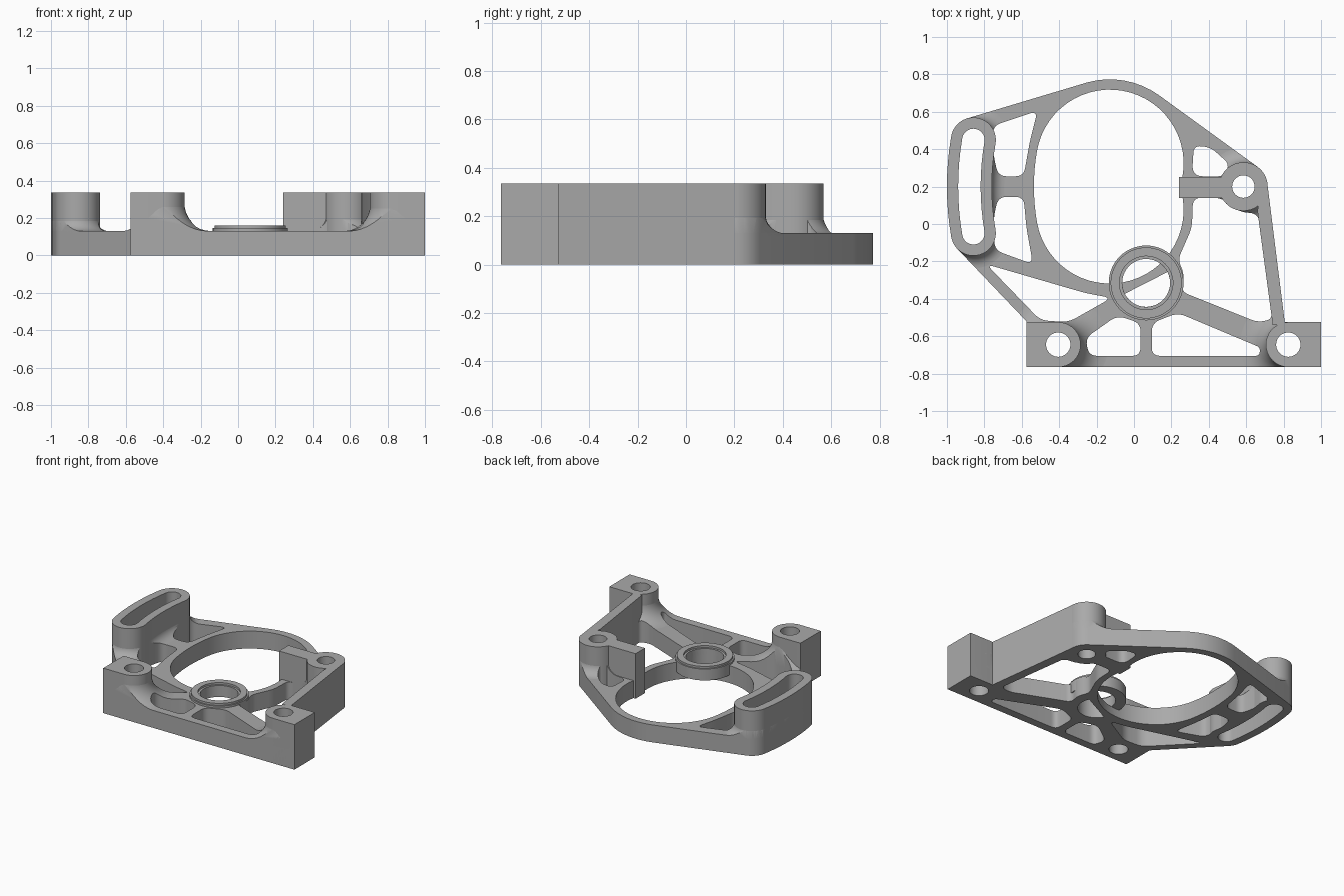
import bpy, bmesh
from math import sin, cos, pi, radians, atan2, hypot
from mathutils import Vector, geometry

if "Cube" in bpy.data.objects:
    bpy.data.objects.remove(bpy.data.objects["Cube"])

metal = bpy.data.materials.new("grey metal")
metal.use_nodes = True
GREY = (0.4, 0.4, 0.4, 1)
metal.diffuse_color = GREY
metal.node_tree.nodes["Principled BSDF"].inputs["Base Color"].default_value = GREY

PLATE, TOP = 0.13, 0.335
PIVOT = (0.585, 0.2)
HUB = (0.065, -0.315)
SWING = radians(9.8)
BOLTS = {"left": (-0.405, -0.645), "right": (0.825, -0.645)}


# 2D shapes
def circle(c, r, n=40):
    return [(c[0] + r * cos(2 * pi * i / n), c[1] + r * sin(2 * pi * i / n)) for i in range(n)]


def swept(dist, r, n=28):
    """Slot swung about the pivot at a distance, with round ends of radius r."""
    def polar(rad, a):
        return (PIVOT[0] - rad * cos(a), PIVOT[1] + rad * sin(a))
    pts = [polar(dist + r, -SWING + 2 * SWING * i / 8) for i in range(8)]
    for side in (1, -1):
        c = polar(dist, side * SWING)
        start = pi - side * SWING if side > 0 else SWING
        for i in range(n):
            a = start - pi * i / n
            pts.append((c[0] + r * cos(a), c[1] + r * sin(a)))
        if side > 0:
            pts += [polar(dist - r, SWING - 2 * SWING * i / 8) for i in range(8)]
    return pts


def rounded(corners, r, n=6):
    """Polygon with every corner rounded."""
    out = []
    for i, c in enumerate(corners):
        c = Vector(c)
        a, b = Vector(corners[i - 1]) - c, Vector(corners[(i + 1) % len(corners)]) - c
        d = min(r, 0.45 * a.length, 0.45 * b.length)
        p, q = c + a.normalized() * d, c + b.normalized() * d
        for k in range(n + 1):
            t = k / n
            out.append(tuple(p * (1 - t) ** 2 + c * 2 * t * (1 - t) + q * t * t))
    return out


def hull(pts):
    return [pts[i] for i in geometry.convex_hull_2d([Vector(p) for p in pts])]


# Solids
def make(name, bm):
    bmesh.ops.recalc_face_normals(bm, faces=bm.faces)
    me = bpy.data.meshes.new(name)
    bm.to_mesh(me)
    bm.free()
    me.materials.append(metal)
    ob = bpy.data.objects.new(name, me)
    bpy.context.collection.objects.link(ob)
    return ob


def prism(name, loops, z0, z1):
    """Extrude an outline with holes."""
    bm = bmesh.new()
    for loop in loops:
        vs = [bm.verts.new((x, y, z0)) for x, y in loop]
        for i in range(len(vs)):
            bm.edges.new((vs[i - 1], vs[i]))
    bmesh.ops.triangle_fill(bm, edges=bm.edges[:], use_beauty=True, normal=(0, 0, 1))
    ext = bmesh.ops.extrude_face_region(bm, geom=bm.faces[:])["geom"]
    bmesh.ops.translate(bm, vec=(0, 0, z1 - z0), verts=[g for g in ext if isinstance(g, bmesh.types.BMVert)])
    return make(name, bm)


def flare(name, shape, r, f):
    """Solid with a concave fillet foot of radius f around a shape."""
    rings = [(r + f, PLATE - 0.02)]
    for i in range(9):
        t = pi / 2 * i / 8
        rings.append((r + f * (1 - sin(t)), PLATE + f * (1 - cos(t))))
    rings.append((r, TOP - 0.004))
    bm = bmesh.new()
    vs = [[bm.verts.new((x, y, z)) for x, y in shape(rad)] for rad, z in rings]
    n = len(vs[0])
    for a, b in zip(vs, vs[1:]):
        for i in range(n):
            bm.faces.new((a[i - 1], a[i], b[i], b[i - 1]))
    bm.faces.new(vs[0])
    bm.faces.new(vs[-1])
    return make(name, bm)


def boolean(ob, other, op):
    mod = ob.modifiers.new("bool", "BOOLEAN")
    mod.operation, mod.object, mod.solver = op, other, "EXACT"
    bpy.context.view_layer.objects.active = ob
    bpy.ops.object.modifier_apply(modifier=mod.name)
    bpy.data.objects.remove(other)


# Outer outline: hull of the three upper bosses, then the arms and base
upper = hull(swept(1.465, 0.12) + swept(0.725, 0.45) + circle(PIVOT, 0.13))
upper = [p for p in upper if p[1] > -0.13 and (p[0] < 0.1 or p[1] > 0.19)]
upper.sort(key=lambda p: atan2(p[1] - 0.19, p[0]) % (2 * pi))
outline = upper + [(-0.575, -0.52), (-0.575, -0.765), (1, -0.765), (1, -0.525), (0.805, -0.525)]

# Windows between the ribs
windows = [rounded(c, 0.045) for c in (
    [(-.755, .525), (-.515, .605), (-.555, .45), (-.59, .255), (-.725, .255), (-.75, .36)],
    [(-.725, .145), (-.59, .145), (-.575, -.02), (-.54, -.215), (-.745, -.14), (-.75, .04)],
    [(-.79, -.215), (-.257, -.37), (-.12, -.395), (-.35, -.525), (-.5, -.515)],
    [(-.26, -.61), (-.09, -.49), (.035, -.53), (.035, -.705), (-.24, -.705)],
    [(.095, -.53), (.235, -.475), (.675, -.66), (.67, -.705), (.095, -.705)],
    [(.315, .14), (.47, .14), (.56, .065), (.665, .055), (.74, -.51), (.66, -.525),
     (.25, -.36), (.27, -.27), (.235, -.19), (.31, -.02)],
)]
windows.append(rounded([(.31, .255), (.48, .255), (.51, .32), (.41, .41), (.32, .42)], 0.06))

# Half-moon opening under the hub, outside the rim
rim_c = (PIVOT[0] - 0.725 * cos(SWING), PIVOT[1] - 0.725 * sin(SWING))
moon = []
for x, y in circle(HUB, 0.128):
    dx, dy = x - rim_c[0], y - rim_c[1]
    if hypot(dx, dy) > 0.45:
        moon.append((x, y, atan2(y - HUB[1] + 0.06, x - HUB[0] - 0.03)))
moon = [m[:2] for m in sorted(moon, key=lambda m: m[2])]

slot, bore = swept(1.465, 0.06), swept(0.725, 0.395)
pivot_hole = circle(PIVOT, 0.06)
bolt_holes = {k: circle(c, 0.065) for k, c in BOLTS.items()}
loops = [outline, bore, slot, pivot_hole, moon] + list(bolt_holes.values()) + windows

# Base plate, lowered inside the hub
plate = prism("base_plate", loops, 0, PLATE)
boolean(plate, prism("hub_cutter", [circle(HUB, 0.128)], 0.06, 0.3), "DIFFERENCE")

# Fillet feet clipped to the plate's ribs
feet = {
    "slot_foot": (lambda r: swept(1.465, r), 0.118, 0.07),
    "pivot_foot": (lambda r: circle(PIVOT, r), 0.128, 0.08),
    "left_bolt_foot": (lambda r: circle(BOLTS["left"], r), 0.118, 0.15),
    "right_bolt_foot": (lambda r: circle(BOLTS["right"], r), 0.118, 0.14),
}
for name, (shape, r, f) in feet.items():
    foot = prism(name, loops, PLATE - 0.01, TOP + 0.05)
    boolean(foot, flare(name + "_cutter", shape, r, f), "INTERSECT")

# Tall bosses
prism("slot_boss", [swept(1.465, 0.12), slot], 0, TOP)
prism("pivot_boss", [circle(PIVOT, 0.13), pivot_hole], 0, TOP)
prism("stop_tab", [[(.24, .14), (.5, .14), (.5, .25), (.24, .25)]], 0, TOP)
for side, end in (("left", -0.575), ("right", 1.0)):
    body = hull(circle(BOLTS[side], 0.12) + [(end, -0.765), (end, -0.525)])
    prism(side + "_bolt_block", [body, bolt_holes[side]], 0, TOP)

# Tall side wall
prism("side_wall", [[(.715, .2), (.808, -.54), (.742, -.54), (.66, .07), (.67, .13)]], 0, TOP)

# Bearing hub with a stepped bore
prism("hub_seat", [circle(HUB, 0.2, 56), circle(HUB, 0.128, 56)], 0.06, 0.145)
prism("hub_lip", [circle(HUB, 0.19, 56), circle(HUB, 0.143, 56)], 0.14, 0.16)

# Smooth the curved walls, keep edges sharp
bpy.ops.object.select_all(action="DESELECT")
for ob in bpy.context.collection.objects:
    if ob.type == "MESH" and ob.data.materials and ob.data.materials[0] == metal:
        ob.select_set(True)
        bpy.context.view_layer.objects.active = ob
bpy.ops.object.shade_smooth_by_angle(angle=radians(30))
